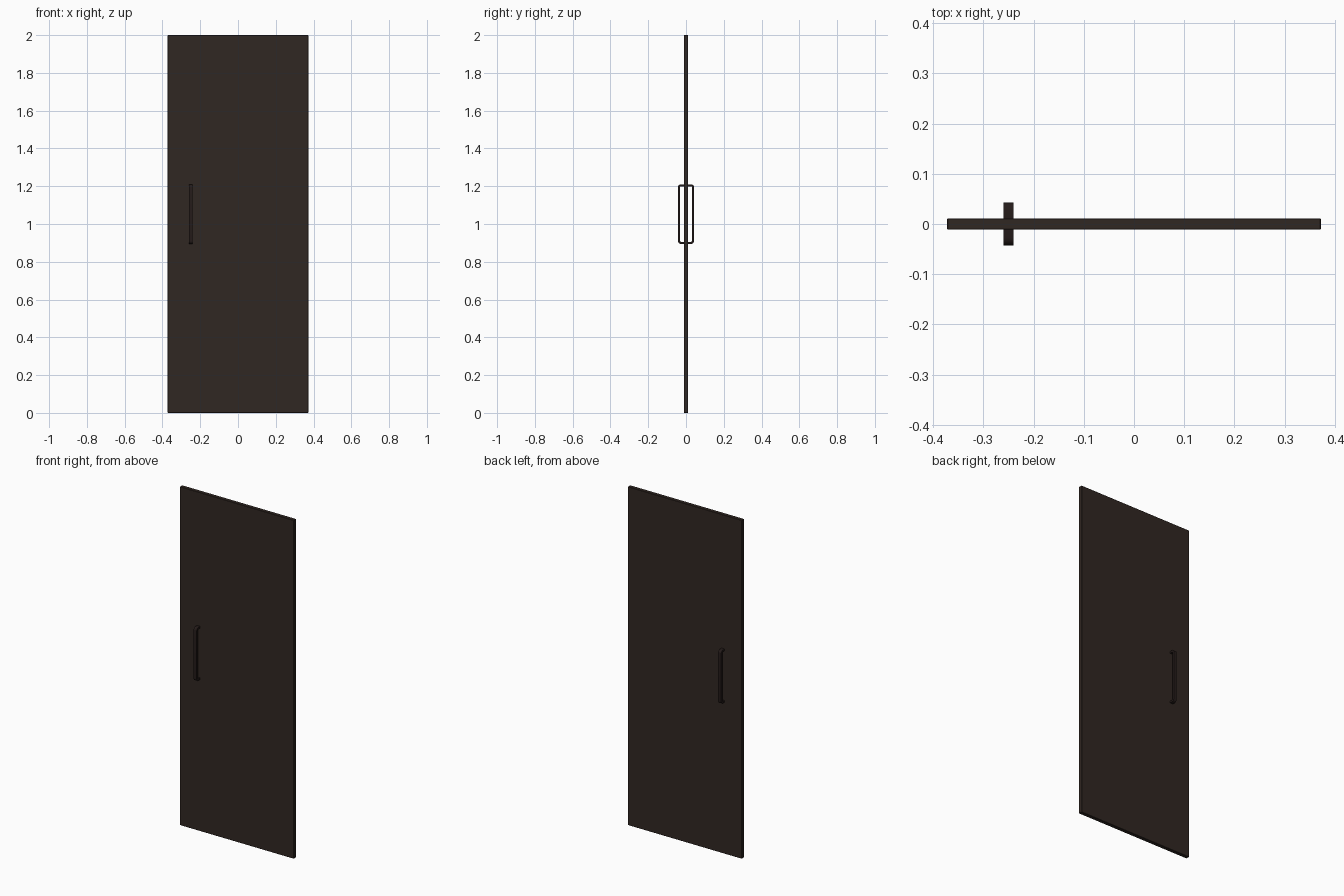
import bpy, bmesh, math

if "Cube" in bpy.data.objects:
    bpy.data.objects.remove(bpy.data.objects["Cube"])

def material(name, color):
    m = bpy.data.materials.new(name)
    m.diffuse_color = (*color, 1)
    m.use_nodes = True
    m.node_tree.nodes["Principled BSDF"].inputs["Base Color"].default_value = m.diffuse_color
    return m

def make_object(name, bm, mat):
    bmesh.ops.recalc_face_normals(bm, faces=bm.faces)
    me = bpy.data.meshes.new(name)
    bm.to_mesh(me)
    bm.free()
    me.materials.append(mat)
    ob = bpy.data.objects.new(name, me)
    bpy.context.collection.objects.link(ob)
    return ob

panel_mat = material("dark_wood", (0.03, 0.02, 0.016))
handle_mat = material("dark_metal", (0.018, 0.011, 0.01))

# Door panel with slightly eased edges
W, T, H = 0.744, 0.022, 2.0
bm = bmesh.new()
bmesh.ops.create_cube(bm, size=1)
for v in bm.verts:
    v.co = (v.co.x * W, v.co.y * T, (v.co.z + 0.5) * H)
panel = make_object("door_panel", bm, panel_mat)
bev = panel.modifiers.new("eased_edges", 'BEVEL')
bev.width = 0.0015
bev.segments = 1

# Pull handle: flat bar bent into a U with rounded corners
X, HALF, BAR = -0.25, 0.01, 0.011
Y0, Y1, Z0, Z1 = -0.009, -0.0425, 0.895, 1.21
R, STEPS = 0.015, 6

path = [((Y0, Z0), (Y0, Z0 + BAR))]
for zc, start in ((Z0 + R, 270), (Z1 - R, 180)):
    for i in range(STEPS + 1):
        a = math.radians(start - 90 * i / STEPS)
        c, s = math.cos(a), math.sin(a)
        path.append(tuple((Y1 + R + r * c, zc + r * s) for r in (R, R - BAR)))
path.append(((Y0, Z1), (Y0, Z1 - BAR)))

bm = bmesh.new()
rings = []
for outer, inner in path:
    rings.append([bm.verts.new((X + dx, *p)) for dx, p in
                  ((-HALF, outer), (HALF, outer), (HALF, inner), (-HALF, inner))])
for a, b in zip(rings, rings[1:]):
    for i in range(4):
        j = (i + 1) % 4
        bm.faces.new((a[i], a[j], b[j], b[i]))
bm.faces.new(rings[0])
bm.faces.new(rings[-1])
handle = make_object("pull_handles", bm, handle_mat)

# Matching handle on the back
mir = handle.modifiers.new("back_handle", 'MIRROR')
mir.use_axis = (False, True, False)
mir.use_mirror_merge = False

bpy.context.view_layer.objects.active = handle
handle.select_set(True)
bpy.ops.object.shade_smooth_by_angle(angle=math.radians(35))
